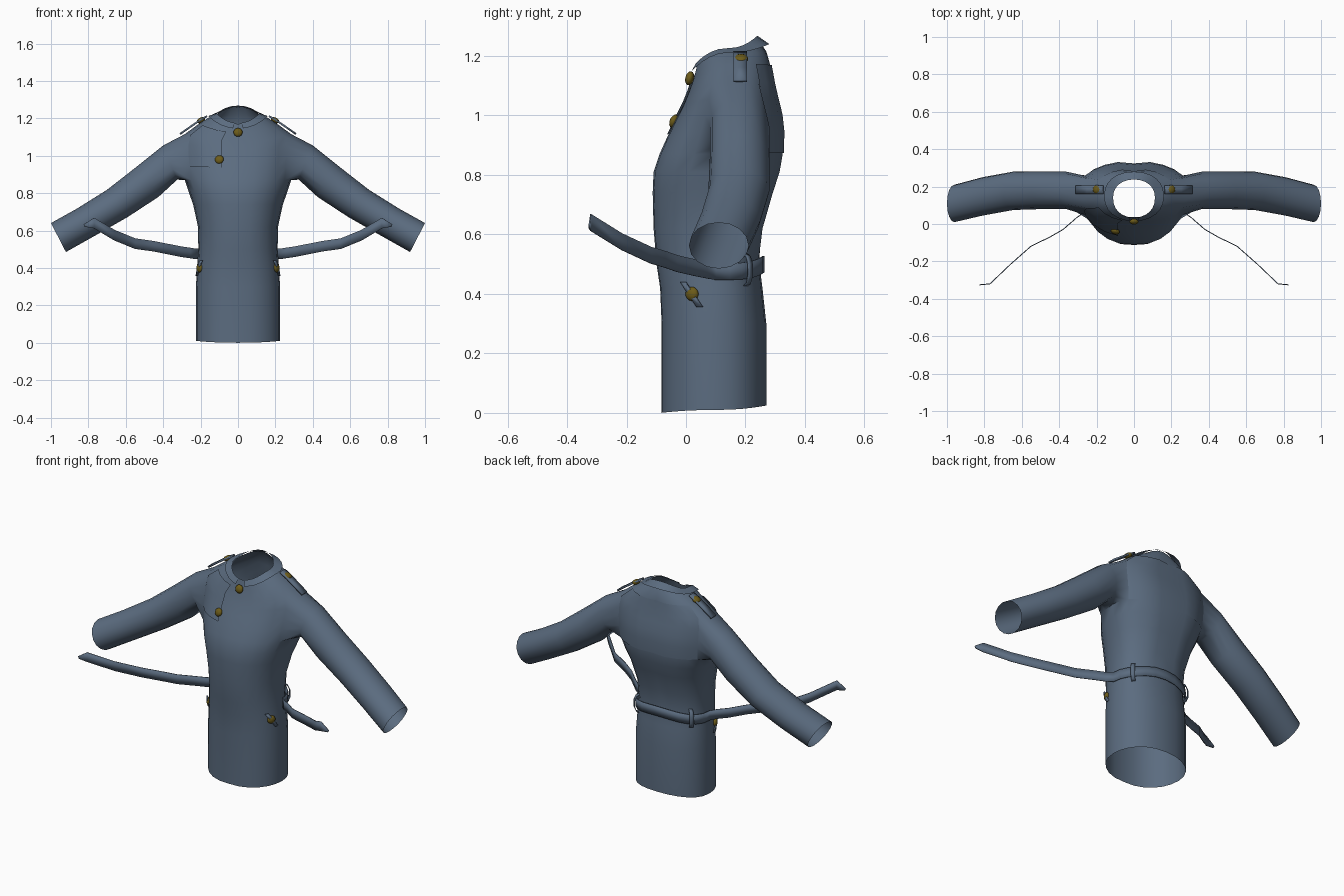
import bpy, bmesh, math
from mathutils import Vector

if "Cube" in bpy.data.objects:
    bpy.data.objects.remove(bpy.data.objects["Cube"])


def material(name, rgb):
    m = bpy.data.materials.new(name)
    m.diffuse_color = (*rgb, 1)
    m.use_nodes = True
    m.node_tree.nodes["Principled BSDF"].inputs["Base Color"].default_value = m.diffuse_color
    return m


CLOTH = material("slate blue cloth", (0.105, 0.150, 0.215))
BRASS = material("dark brass", (0.15, 0.105, 0.01))


def finish(name, bm, mat, mirror=False, thick=0, angle=50):
    me = bpy.data.meshes.new(name)
    bmesh.ops.recalc_face_normals(bm, faces=bm.faces[:])
    bm.to_mesh(me)
    bm.free()
    me.materials.append(mat)
    ob = bpy.data.objects.new(name, me)
    bpy.context.collection.objects.link(ob)
    bpy.ops.object.select_all(action='DESELECT')
    ob.select_set(True)
    bpy.context.view_layer.objects.active = ob
    bpy.ops.object.shade_smooth_by_angle(angle=math.radians(angle))
    if mirror:
        mod = ob.modifiers.new("Mirror", 'MIRROR')
        mod.use_clip = True
    if thick:
        mod = ob.modifiers.new("Solidify", 'SOLIDIFY')
        mod.thickness = thick
        mod.offset = 0
    return ob


def grid(name, rows, mirror=False, thick=0):
    """Surface through equally long rows of points."""
    bm = bmesh.new()
    vs = [[bm.verts.new(p) for p in row] for row in rows]
    for a, b in zip(vs, vs[1:]):
        for i in range(len(a) - 1):
            bm.faces.new((a[i], a[i + 1], b[i + 1], b[i]))
    return finish(name, bm, CLOTH, mirror, thick)


# Torso rings: half width, y front / side / back, z front / side / back
RINGS = [
    (.225, -.085, .10, .27, .000, .010, .025),
    (.225, -.085, .10, .27, .30, .30, .30),
    (.218, -.090, .10, .257, .42, .42, .42),
    (.212, -.102, .10, .247, .50, .50, .50),
    (.214, -.112, .11, .262, .62, .62, .62),
    (.240, -.115, .13, .297, .74, .74, .74),
    (.265, -.112, .15, .320, .81, .81, .81),
    (.285, -.092, .165, .330, .87, .87, .87),
    (.290, -.065, .175, .332, .93, .94, .94),
    (.295, -.038, .18, .325, .985, 1.00, 1.00),
    (.295, -.012, .18, .312, 1.035, 1.06, 1.05),
    (.285, .005, .18, .300, 1.075, 1.115, 1.10),
    (.210, .022, .17, .288, 1.12, 1.17, 1.165),
    (.155, .030, .155, .270, 1.15, 1.205, 1.215),
    (.112, .035, .14, .238, 1.17, 1.222, 1.262),
]


def on_ring(ring, deg, off=0.0, lift=0.0):
    """Point on a torso ring; -90 is front centre, 0 the side, 90 back centre."""
    w, yf, yc, yb, zf, zs, zb = ring
    c, s = math.cos(math.radians(deg)), math.sin(math.radians(deg))
    c = 0 if abs(c) < 1e-6 else c
    e = 2 / 2.2
    depth, ze = (yb - yc, zb) if s > 0 else (yc - yf, zf)
    y = yc + math.copysign(abs(s) ** e * (depth + off), s)
    return Vector(((w + off) * c ** e, y, zs + (ze - zs) * s * s + lift))


# Coat: half torso with an armhole, sleeve grown from its edge, mirrored
bm = bmesh.new()
K = range(-6, 7)
tv = []
for j, r in enumerate(RINGS):
    row = {k: bm.verts.new(on_ring(r, k * 15)) for k in K}
    if 4 <= j <= 12:
        row[6].co.y -= 0.012      # back seam hollow
    row[-6].co.y += 0.003         # front closure crease
    tv.append(row)
LOW, HIGH = 7, 11
for j in range(len(RINGS) - 1):
    for k in range(-6, 6):
        if not (LOW <= j < HIGH and -2 <= k < 2):
            bm.faces.new((tv[j][k], tv[j][k + 1], tv[j + 1][k + 1], tv[j + 1][k]))
loop = [tv[HIGH][k] for k in (0, 1, 2)] + [tv[j][2] for j in (10, 9, 8)]
loop += [tv[LOW][k] for k in (2, 1, 0, -1, -2)] + [tv[j][-2] for j in (8, 9, 10)]
loop += [tv[HIGH][k] for k in (-2, -1)]
# Sleeve rings: top x, z / bottom x, z / front y, back y
SLEEVE = [
    (.40, 1.055, .325, .872, .080, .280),
    (.55, .935, .425, .780, .080, .280),
    (.70, .818, .590, .672, .075, .280),
    (.86, .718, .760, .575, .045, .250),
    (1.0, .640, .920, .485, .010, .210),
]
for tx, tz, bx, bz, y0, y1 in SLEEVE:
    mid = Vector(((tx + bx) / 2, (y0 + y1) / 2, (tz + bz) / 2))
    up = Vector(((tx - bx) / 2, 0, (tz - bz) / 2))
    side = Vector((0, (y1 - y0) / 2, 0))
    new = []
    for i in range(16):
        a = math.tau * i / 16
        new.append(bm.verts.new(mid + up * math.cos(a) + side * math.sin(a)))
    for i in range(16):
        n = (i + 1) % 16
        bm.faces.new((loop[i], loop[n], new[n], new[i]))
    loop = new
finish("coat_shell", bm, CLOTH, mirror=True, angle=60)

# Folded collar, open at the front
fold = (.114, .033, .14, .240, 1.175, 1.226, 1.268)
edge = (.160, .016, .15, .280, 1.145, 1.212, 1.240)
angles = [-82] + [15 * k for k in range(-5, 7)]
grid("collar", [[on_ring(fold, a) for a in angles],
                [on_ring(edge, a) for a in angles]], mirror=True)

# Chest flap on one side and back yoke, lying just off the cloth
flap = [[on_ring(RINGS[j], 15 * k, .006, .006) for k in range(-5, -1)]
        for j in range(8, 13)]
grid("chest_flap", [[(-p.x, p.y, p.z) for p in row] for row in flap])
yoke = [[on_ring(RINGS[j], 15 * k, .004, .004) - Vector((0, .012 * (k == 6), 0))
         for k in range(2, 7)] for j in range(7, 13)]
grid("back_yoke", yoke, mirror=True)

# Belt: around the back, loose ends swinging out to the front
path = []
for a in range(90, -1, -15):
    p = on_ring(RINGS[3], a, .014)
    p.z = .475 + .025 * math.sin(math.radians(a)) ** 4
    path.append(p)
path += [Vector(p) for p in [
    (.255, .07, .480), (.305, .035, .487), (.38, -.030, .502), (.45, -.070, .516),
    (.55, -.118, .530), (.66, -.215, .575), (.77, -.320, .640)]]
H = Vector((0, 0, .028))
lower = [p - H for p in path] + [Vector((.82, -.325, .620))]
upper = [p + H for p in path] + [Vector((.826, -.325, .632))]
grid("belt", [lower, upper], mirror=True, thick=.005)

# Belt loops
arc = [(.0, .425), (.018, .435), (.028, .46), (.028, .50), (.018, .525), (.0, .535)]
grid("belt_loops", [[on_ring(RINGS[3], a, o, z - .5) for a in (36, 43)]
                    for o, z in arc], mirror=True, thick=.004)

# Shoulder straps
strap = [(.165, 1.212), (.20, 1.192), (.25, 1.158), (.31, 1.116)]
grid("shoulder_straps", [[(x, y, z) for y in (.160, .205)] for x, z in strap],
     mirror=True, thick=.010)

# Slanted pocket welts
welt = []
for t in range(4):
    y, z = -.003 + .0175 * t, .44 - .028 * t
    s = min(1, ((.10 - y) / .187) ** 1.1)
    deg = -math.degrees(math.asin(s))
    welt.append([on_ring(RINGS[2], deg + d, .009, z - .42) for d in (-3, 3)])
grid("pocket_welts", welt, mirror=True, thick=.008)


# Buttons
def button(name, loc, normal):
    b = bmesh.new()
    bmesh.ops.create_uvsphere(b, u_segments=14, v_segments=8, radius=.024)
    bmesh.ops.scale(b, vec=(1, 1, .6), verts=b.verts[:])
    ob = finish(name, b, BRASS)
    ob.location = loc
    ob.rotation_euler = Vector(normal).to_track_quat('Z', 'Y').to_euler()


button("collar_button", (0, .012, 1.125), (0, -1, .25))
button("chest_button", (-.10, -.040, .98), (-.25, -1, .4))
for s, side in ((-1, "left"), (1, "right")):
    button(side + "_pocket_button", (s * .205, .02, .40), (s, -.6, 0))
    button(side + "_strap_button", (s * .198, .185, 1.190), (s * .5, 0, 1))
